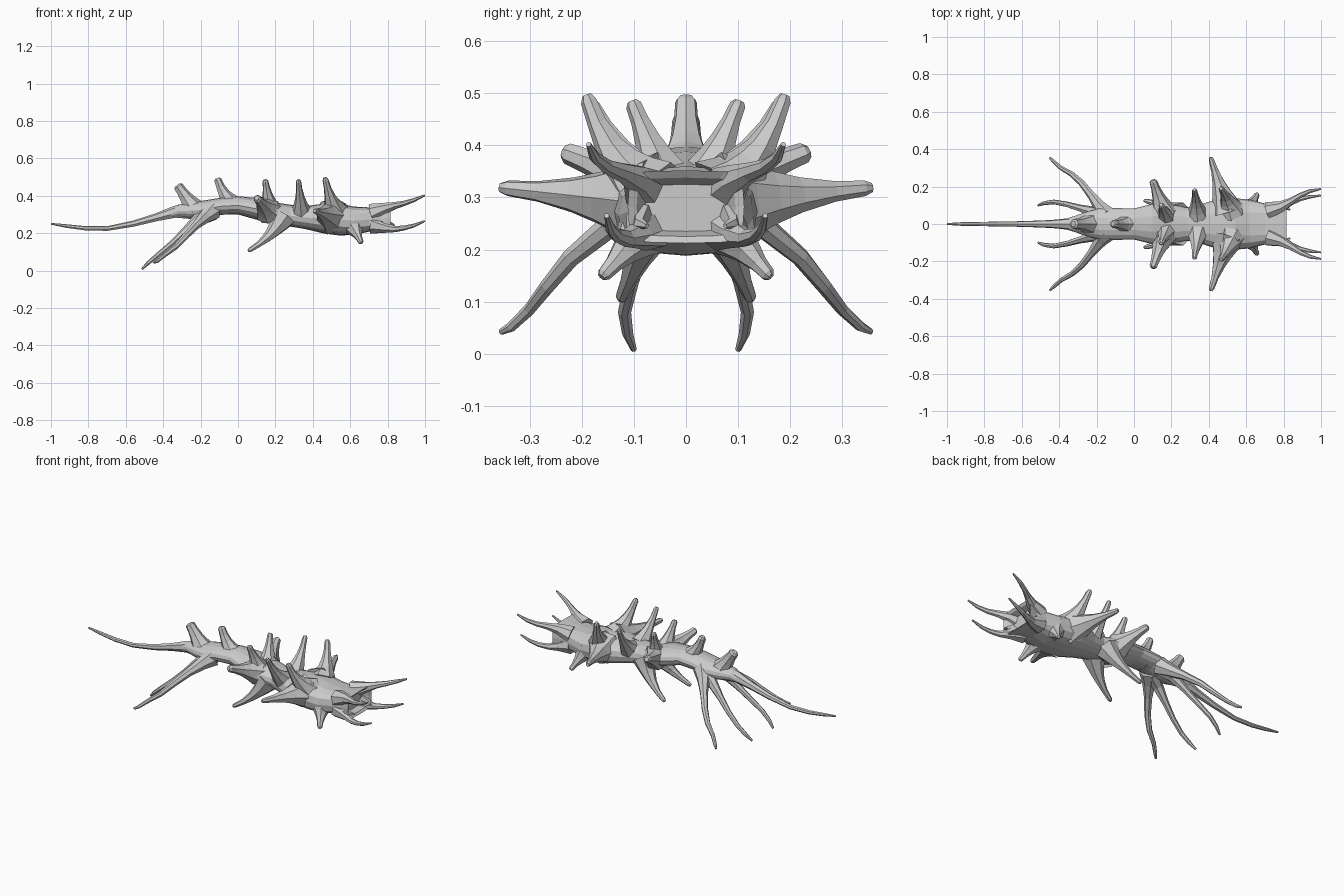
import bpy, math
from mathutils import Vector


def make(name, rings):
    """Skin a list of equal-sized vertex rings and cap both ends."""
    n = len(rings[0])
    verts = [tuple(v) for r in rings for v in r]
    faces = []
    for k in range(len(rings) - 1):
        for i in range(n):
            j = (i + 1) % n
            faces.append((k*n + i, k*n + j, (k+1)*n + j, (k+1)*n + i))
    faces.append(tuple(reversed(range(n))))
    faces.append(tuple(range((len(rings)-1)*n, len(rings)*n)))
    me = bpy.data.meshes.new(name)
    me.from_pydata(verts, [], faces)
    ob = bpy.data.objects.new(name, me)
    bpy.context.collection.objects.link(ob)
    return ob


def tube(name, pts, radii, sides=7):
    """Tapering limb through the given points."""
    pts = [Vector(p) for p in pts]
    total = pts[-1] - pts[0]
    ref = Vector((0, 0, 0))
    ref[min(range(3), key=lambda a: abs(total[a]))] = 1
    rings = []
    for i, (p, r) in enumerate(zip(pts, radii)):
        d = (pts[min(i+1, len(pts)-1)] - pts[max(i-1, 0)]).normalized()
        u = ref.cross(d).normalized()
        w = d.cross(u)
        rings.append([p + r*(math.cos(a)*u + math.sin(a)*w)
                      for a in (2*math.pi*k/sides for k in range(sides))])
    return make(name, rings)


def pair(name, pts, radii, sides=7):
    for s, side in ((1, "left"), (-1, "right")):
        tube(f"{name}_{side}", [(x, s*y, z) for x, y, z in pts], radii, sides)


def spike_shape(base, tip, r0, r1, bend=(0, 0, 0)):
    """Flared base shrinking quickly to a slim, blunt spike."""
    b, t, c = Vector(base), Vector(tip), Vector(bend)
    pts, radii = [], []
    for f in (0, .17, .34, .52, .75, .95, 1):
        pts.append(b.lerp(t, f) + c*4*f*(1-f))
        radii.append(r1 + (r0 - r1)*(1-f)**2)
    radii[-1] = r1*.6
    return pts, radii


# Body: x, half width, bottom z, top z, boxiness
body = [(-.40, .018, .275, .305, 2), (-.32, .042, .285, .352, 2),
        (-.25, .066, .275, .365, 2), (-.18, .085, .275, .375, 2),
        (-.10, .085, .298, .388, 2), (0, .083, .300, .398, 2),
        (.10, .108, .272, .388, 2), (.18, .112, .25, .368, 2.2),
        (.28, .088, .235, .352, 2.2), (.36, .105, .222, .345, 2.3),
        (.46, .138, .198, .358, 2.4), (.54, .138, .188, .360, 2.4),
        (.62, .130, .190, .342, 2.6), (.70, .110, .208, .338, 3),
        (.76, .102, .215, .342, 4), (.815, .112, .212, .352, 5),
        (.805, .095, .225, .338, 5), (.77, .078, .235, .325, 5)]
rings = []
for x, w, lo, hi, e in body:
    ring = []
    for k in range(16):
        a = 2*math.pi*k/16
        c, s = math.cos(a), math.sin(a)
        y = math.copysign(abs(c)**(2/e), c)*w
        z = math.copysign(abs(s)**(2/e), s)*(hi-lo)/2 + (hi+lo)/2
        ring.append((x, y, z))
    rings.append(ring)
make("body", rings)

# Long tail
tube("tail", [(-.24, 0, .32), (-.34, 0, .312), (-.44, 0, .283), (-.56, 0, .25),
              (-.70, 0, .224), (-.82, 0, .226), (-.92, 0, .238), (-1, 0, .25)],
     [.05, .033, .022, .017, .013, .012, .010, .005])

# Tube legs trailing at the rear
pair("outer_leg", [(-.14, .04, .32), (-.18, .09, .285), (-.225, .15, .243),
                   (-.28, .22, .185), (-.33, .265, .13), (-.39, .30, .085),
                   (-.43, .335, .052), (-.45, .355, .042)],
     [.055, .036, .023, .018, .015, .012, .010, .006])
pair("inner_leg", [(-.16, .04, .31), (-.22, .065, .27), (-.29, .085, .205),
                   (-.36, .105, .14), (-.43, .118, .082), (-.48, .112, .04),
                   (-.513, .10, .008)],
     [.048, .03, .019, .015, .013, .011, .006])

# Feelers at the four corners of the mouth
pair("upper_feeler", [(.72, .07, .31), (.79, .093, .334), (.84, .122, .348),
                      (.89, .153, .36), (.94, .175, .377), (.998, .187, .402)],
     [.05, .030, .019, .014, .011, .005])
pair("lower_feeler", [(.72, .07, .245), (.79, .09, .229), (.84, .115, .222),
                      (.89, .134, .228), (.94, .145, .241), (.998, .152, .265)],
     [.05, .028, .017, .013, .010, .005])
pair("mouth_hook", [(.77, .085, .27), (.815, .09, .25), (.835, .075, .245)],
     [.022, .012, .005], 5)

# Paired body spikes: base, tip, base radius, tip radius, bend
spikes = {
    "large_side_spike": ((.50, .07, .29), (.41, .357, .319), .10, .015, (.0, 0, 0)),
    "shoulder_spike": ((.52, .07, .31), (.465, .19, .496), .078, .016, (0, .012, -.012)),
    "cheek_spike": ((.61, .07, .25), (.66, .162, .147), .075, .014, (0, 0, 0)),
    "middle_upper_spike": ((.34, .05, .31), (.323, .183, .486), .06, .014, (0, .008, -.008)),
    "rear_upper_spike": ((.17, .04, .33), (.145, .103, .485), .06, .016, (0, 0, 0)),
    "rear_side_spike": ((.16, .06, .32), (.10, .235, .388), .075, .021, (0, 0, 0)),
    "lower_side_spike": ((.24, .05, .285), (.055, .125, .105), .07, .013, (.015, .005, -.012)),
}
for name, args in spikes.items():
    pair(name, *spike_shape(*args))

# Spikes along the middle of the back
tube("back_spike", *spike_shape((-.02, 0, .34), (-.112, 0, .494), .068, .021, (-.008, 0, -.008)))
tube("rump_spike", *spike_shape((-.23, 0, .32), (-.325, 0, .457), .068, .027))
